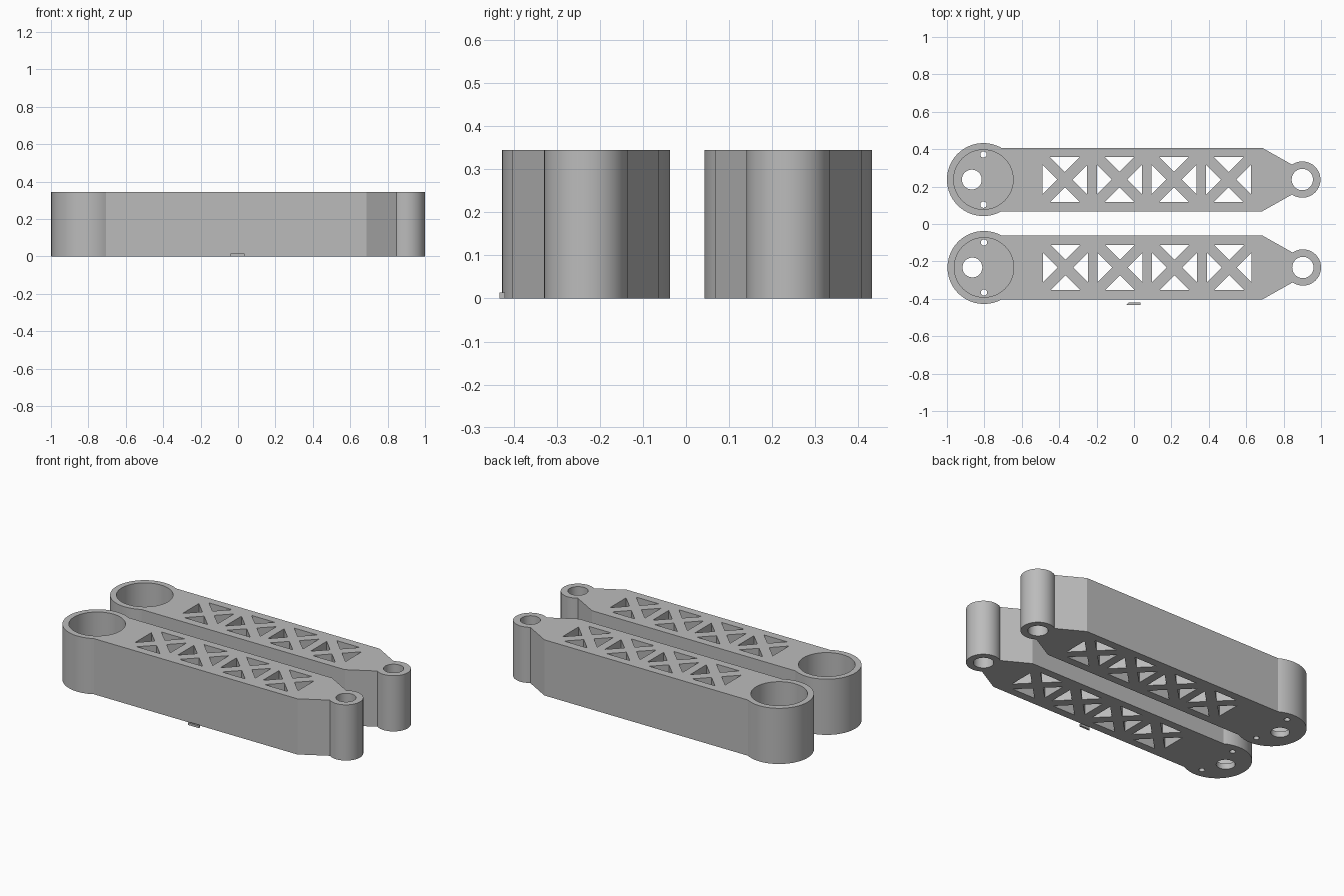
import bpy, bmesh, math

if "Cube" in bpy.data.objects:
    bpy.data.objects.remove(bpy.data.objects["Cube"])

H = 0.345            # arm height
FLOOR = 0.035        # floor under the round pocket
HUB_X, HUB_R = -0.805, 0.195
LUG_X, LUG_R = 0.9, 0.097

grey = bpy.data.materials.new("grey plastic")
grey.diffuse_color = (0.5, 0.5, 0.5, 1)
grey.use_nodes = True
grey.node_tree.nodes["Principled BSDF"].inputs["Base Color"].default_value = grey.diffuse_color


def arc(cx, r, a0, a1, n):
    return [(cx + r * math.cos(a0 + (a1 - a0) * i / n),
             r * math.sin(a0 + (a1 - a0) * i / n)) for i in range(n + 1)]


def circle(cx, cy, r, n=48):
    return [(x, y + cy) for x, y in arc(cx, r, 0, math.tau, n)[:-1]]


def prisms(name, outlines, z0, z1):
    """One object made of counter-clockwise outlines raised from z0 to z1."""
    bm = bmesh.new()
    for pts in outlines:
        low = [bm.verts.new((x, y, z0)) for x, y in pts]
        top = [bm.verts.new((x, y, z1)) for x, y in pts]
        bm.faces.new(low[::-1])
        bm.faces.new(top)
        for i in range(len(pts)):
            j = (i + 1) % len(pts)
            bm.faces.new((low[i], low[j], top[j], top[i]))
    mesh = bpy.data.meshes.new(name)
    bm.to_mesh(mesh)
    bm.free()
    mesh.materials.append(grey)
    ob = bpy.data.objects.new(name, mesh)
    bpy.context.collection.objects.link(ob)
    return ob


# Outline: round hub, straight sides, taper, round lug
half = 0.17
hub_a = math.pi - math.asin(half / HUB_R)
lug_a = math.acos(-0.055 / LUG_R)
hub_a = math.asin(half / HUB_R)
outline = (arc(HUB_X, HUB_R, hub_a, math.tau - hub_a, 64) + [(0.685, -half)]
           + arc(LUG_X, LUG_R, -lug_a, lug_a, 48) + [(0.685, half)])

# Through holes: lug eye, shaft hole, two screw holes, four crossed windows
holes = [circle(LUG_X, 0, 0.057), circle(-0.867, 0, 0.053),
         circle(HUB_X, 0.134, 0.017, 20), circle(HUB_X, -0.134, 0.017, 20)]
for k in range(4):
    cx = -0.37 + 0.292 * k
    for q in range(4):
        c, s = round(math.cos(q * math.pi / 2)), round(math.sin(q * math.pi / 2))
        tri = [(0.041, 0), (0.12, -0.079), (0.12, 0.079)]
        holes.append([(cx + c * x - s * y, s * x + c * y) for x, y in tri])

arm = prisms("back_arm", [outline], 0, H)
cutters = [prisms("pocket_cutter", [circle(HUB_X, 0, 0.159, 64)], FLOOR, H + 0.1),
           prisms("hole_cutter", holes, -0.1, H + 0.1)]
for c in cutters:
    mod = arm.modifiers.new(c.name, 'BOOLEAN')
    mod.operation = 'DIFFERENCE'
    mod.solver = 'EXACT'
    mod.object = c

# Bake the cuts, then drop the cutters
deps = bpy.context.evaluated_depsgraph_get()
baked = bpy.data.meshes.new_from_object(arm.evaluated_get(deps))
arm.modifiers.clear()
arm.data = baked
for c in cutters:
    bpy.data.objects.remove(c)

bpy.context.view_layer.objects.active = arm
arm.select_set(True)
bpy.ops.object.shade_smooth_by_angle(angle=math.radians(25))

# Second arm
front = arm.copy()
front.name = "front_arm"
bpy.context.collection.objects.link(front)
arm.location = (0, 0.2375, 0)
front.location = (0.003, -0.2325, 0)

# Small loose tab in front of the front arm
prisms("small_tab", [[(-0.04, -0.433), (0.035, -0.433), (0.035, -0.421), (-0.03, -0.421)]],
       0, 0.014)
